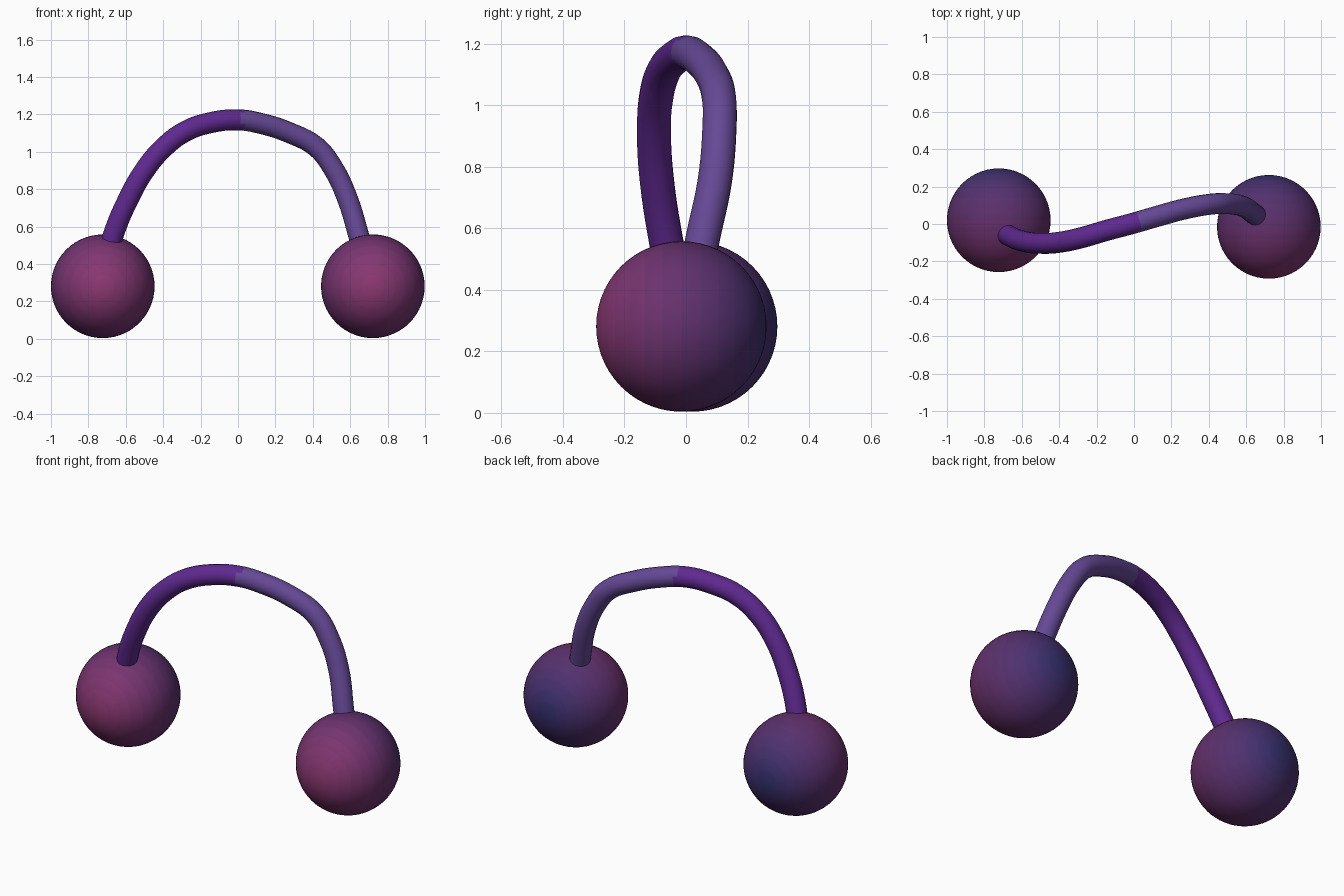
import bpy, math
from mathutils import Vector

if "Cube" in bpy.data.objects:
    bpy.data.objects.remove(bpy.data.objects["Cube"])


def material(name, rgb):
    m = bpy.data.materials.new(name)
    m.diffuse_color = (*rgb, 1)
    m.use_nodes = True
    m.node_tree.nodes["Principled BSDF"].inputs["Base Color"].default_value = m.diffuse_color
    return m


# Front-to-back colour bands shared by both balls
STOPS = [Vector((0.27, 0.04, 0.17)), Vector((0.12, 0.03, 0.15)), Vector((0.035, 0.03, 0.16))]
BANDS = 14
ball_mats = []
for i in range(BANDS):
    t = 2 * i / (BANDS - 1)
    c = STOPS[0].lerp(STOPS[1], t) if t < 1 else STOPS[1].lerp(STOPS[2], t - 1)
    ball_mats.append(material(f"ball_band_{i}", c))


def ball(name, x, y):
    r = 0.277
    bpy.ops.mesh.primitive_uv_sphere_add(segments=56, ring_count=28, radius=r,
                                         location=(x, y, 0.281),
                                         rotation=(math.radians(90), 0, 0))
    o = bpy.context.object
    o.name = name
    # the poles lie on the y axis, so each band is a group of rings
    bpy.ops.object.transform_apply(location=False, rotation=True, scale=False)
    for m in ball_mats:
        o.data.materials.append(m)
    for p in o.data.polygons:
        a = math.acos(max(-1, min(1, -p.center.y / r))) / math.pi
        p.material_index = min(BANDS - 1, int(a * BANDS))
    bpy.ops.object.shade_smooth()


ball("left_ball", -0.723, 0.02)
ball("right_ball", 0.721, -0.015)

# Arched cord joining the balls, S-shaped when seen from above
PATH = [(-0.69, -0.045, 0.46), (-0.665, -0.065, 0.56), (-0.585, -0.094, 0.75),
        (-0.50, -0.104, 0.90), (-0.40, -0.098, 1.02), (-0.28, -0.073, 1.11),
        (-0.15, -0.035, 1.155), (0, 0.005, 1.171), (0.12, 0.04, 1.152),
        (0.28, 0.083, 1.10), (0.42, 0.107, 1.025), (0.51, 0.108, 0.91),
        (0.585, 0.093, 0.75), (0.643, 0.053, 0.56), (0.67, 0.035, 0.46)]
curve = bpy.data.curves.new("cord", 'CURVE')
curve.dimensions = '3D'
curve.bevel_depth = 0.056
curve.bevel_resolution = 6
curve.resolution_u = 5
curve.use_fill_caps = True
s = curve.splines.new('BEZIER')
s.bezier_points.add(len(PATH) - 1)
for bp, co in zip(s.bezier_points, PATH):
    bp.co = co
    bp.handle_left_type = bp.handle_right_type = 'AUTO'
cord = bpy.data.objects.new("cord", curve)
bpy.context.collection.objects.link(cord)
bpy.ops.object.select_all(action='DESELECT')
cord.select_set(True)
bpy.context.view_layer.objects.active = cord
bpy.ops.object.convert(target='MESH')
cord = bpy.context.object
cord.name = "cord"

# Two-tone cord: deep violet on the left, paler on the right
cord.data.materials.clear()
cord.data.materials.append(material("cord_violet", (0.115, 0.022, 0.28)))
cord.data.materials.append(material("cord_lavender", (0.13, 0.065, 0.30)))
for p in cord.data.polygons:
    p.material_index = int(p.center.x > 0.025)
bpy.ops.object.shade_smooth()
